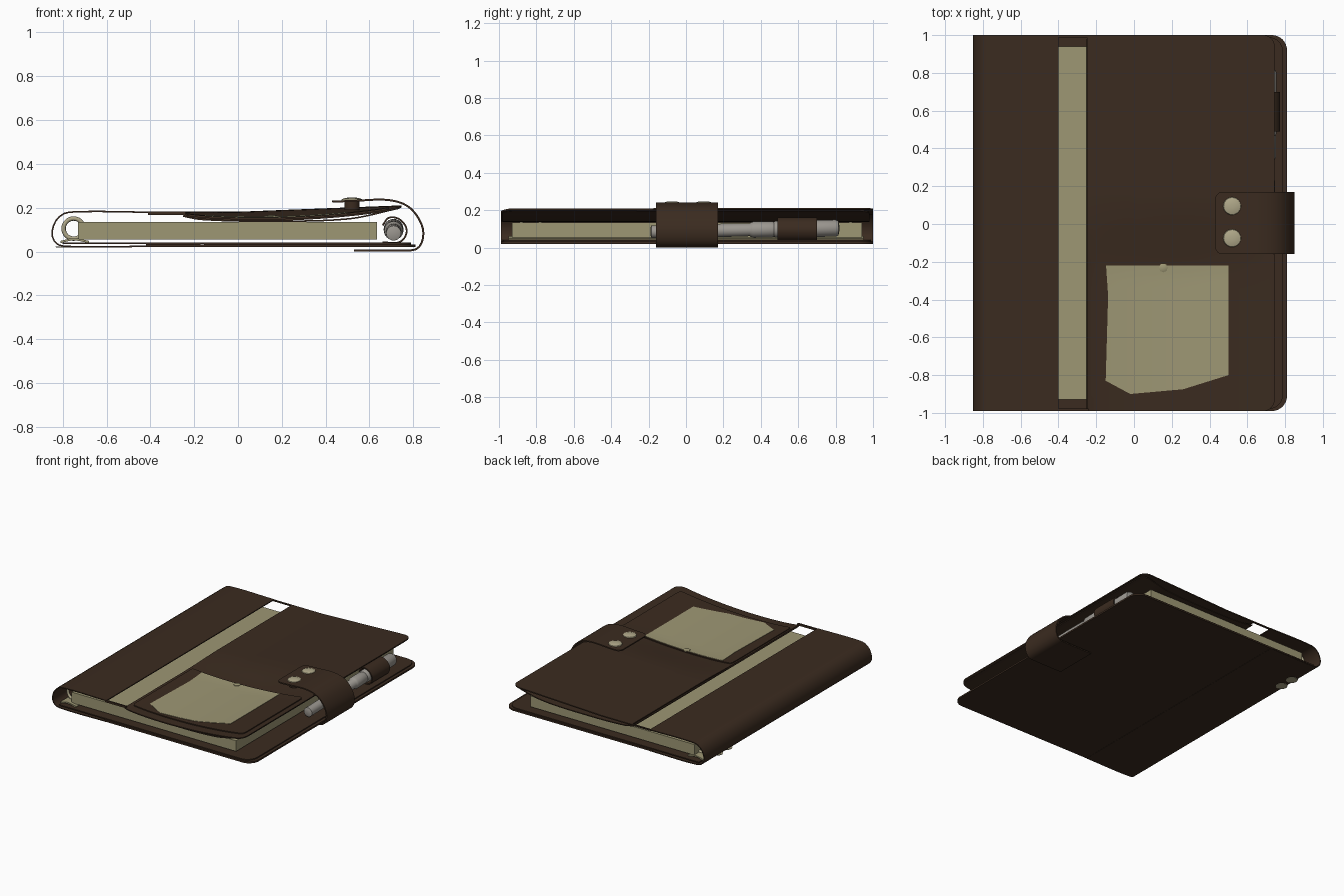
import bpy, bmesh, math
from mathutils import Vector

old = bpy.data.objects.get("Cube")
if old:
    bpy.data.objects.remove(old, do_unlink=True)


def material(name, rgb):
    m = bpy.data.materials.new(name)
    m.use_nodes = True
    m.diffuse_color = (*rgb, 1)
    m.node_tree.nodes["Principled BSDF"].inputs["Base Color"].default_value = (*rgb, 1)
    return m


BROWN = material("brown leather", (0.043, 0.024, 0.014))
PAPER = material("olive paper", (0.34, 0.31, 0.175))
METAL = material("pale brass", (0.43, 0.39, 0.25))
GREY = material("pen grey", (0.33, 0.31, 0.28))


def finish(bm, name, mat):
    bmesh.ops.recalc_face_normals(bm, faces=bm.faces)
    mesh = bpy.data.meshes.new(name)
    bm.to_mesh(mesh)
    bm.free()
    mesh.materials.append(mat)
    ob = bpy.data.objects.new(name, mesh)
    bpy.context.collection.objects.link(ob)
    bpy.ops.object.select_all(action='DESELECT')
    ob.select_set(True)
    bpy.context.view_layer.objects.active = ob
    bpy.ops.object.shade_smooth_by_angle(angle=math.radians(35))


def smooth_path(points):
    """Curve through the points, returned as a dense polyline."""
    p = [Vector(q) for q in points]
    p = [2 * p[0] - p[1]] + p + [2 * p[-1] - p[-2]]
    out = []
    for a, b, c, d in zip(p, p[1:], p[2:], p[3:]):
        h = (c - b).length / 3
        t1, t2 = (c - a).normalized() * h, (d - b).normalized() * h
        for k in range(10):
            t = k / 10
            s = 1 - t
            out.append(b * s**3 + (b + t1) * 3*s*s*t + (c - t2) * 3*s*t*t + c * t**3)
    return out + [p[-2]]


def flat(x, y):
    return 0


def cover_height(x, y):
    """Front cover surface: level at the back, sagging under the card pocket."""
    level = 0.178 + 0.039 * max(0, x)
    t = min(1, max(0, (x + 0.25) / 0.995))
    sag = 0.168 + 0.038 * t - 0.04 * math.sin(math.pi * t) ** 0.6
    w = min(1, max(0, (0.15 - y) / 0.45))
    w = w * w * (3 - 2 * w)
    return level + (sag - level) * w


def sheet(name, profile, y0, y1, thick, mat, r0=0, r1=0, height=flat, rows=1):
    """Leather sheet along an x-z profile, with rounded corners at either end."""
    path = smooth_path(profile)
    dist = [0]
    for a, b in zip(path, path[1:]):
        dist.append(dist[-1] + (b - a).length)
    total = dist[-1]

    def at(s):
        i = next((i for i in range(1, len(dist)) if dist[i] >= s - 1e-9), len(dist) - 1)
        f = (s - dist[i - 1]) / (dist[i] - dist[i - 1])
        return path[i - 1].lerp(path[i], f)

    stops = {round(total * k / 40, 5) for k in range(41)}
    for k in range(1, 9):
        c = 1 - math.cos(math.pi / 2 * k / 8)
        stops |= {round(r0 * c, 5), round(total - r1 * c, 5)}
    bm = bmesh.new()
    rings = []
    for s in sorted(stops):
        inset = 0
        for r, e in ((r0, s), (r1, total - s)):
            if e < r:
                inset = r - math.sqrt(max(0, r * r - (r - e) ** 2))
        p = at(s)
        d = (at(min(total, s + 0.004)) - at(max(0, s - 0.004))).normalized()
        n = Vector((-d.y, d.x)) * thick / 2
        ys = [y0 + inset + (y1 - y0 - 2 * inset) * k / rows for k in range(rows + 1)]
        loop = [(p - n, y) for y in ys] + [(p + n, y) for y in reversed(ys)]
        rings.append([bm.verts.new((q.x, y, q.y + height(q.x, y))) for q, y in loop])
    count = len(rings[0])
    for a, b in zip(rings, rings[1:]):
        for i in range(count):
            j = (i + 1) % count
            bm.faces.new((a[i], a[j], b[j], b[i]))
    for end in (rings[0], rings[-1]):
        for i in range(rows):
            bm.faces.new((end[i], end[i + 1], end[-i - 2], end[-i - 1]))
    finish(bm, name, mat)


def box(name, lo, hi, mat):
    bm = bmesh.new()
    bmesh.ops.create_cube(bm, size=1)
    for v in bm.verts:
        v.co = [a + (b - a) * (c + 0.5) for a, b, c in zip(lo, hi, v.co)]
    finish(bm, name, mat)


def lathe(name, profile, origin, axis, mat, n=24):
    """Turned part; the profile lists (radius, height along axis)."""
    bm = bmesh.new()
    turn = Vector(axis).to_track_quat('Z', 'Y').to_matrix()
    rings = [[bm.verts.new(Vector(origin) + turn @ Vector((
        r * math.cos(k * math.tau / n), r * math.sin(k * math.tau / n), h)))
        for k in range(n)] for r, h in profile]
    for a, b in zip(rings, rings[1:]):
        for k in range(n):
            bm.faces.new((a[k], a[(k + 1) % n], b[(k + 1) % n], b[k]))
    bm.faces.new(rings[0])
    bm.faces.new(rings[-1])
    finish(bm, name, mat)


# Covers: wrapped spine, back cover with lining, front cover with lining
sheet("spine", [(-0.4, 0.18), (-0.77, 0.18), (-0.82, 0.155), (-0.847, 0.1),
                (-0.84, 0.05), (-0.8, 0.025), (-0.4, 0.024)], -0.99, 1, 0.007, BROWN)
sheet("back_cover", [(-0.42, 0.028), (0.81, 0.026)], -0.99, 1, 0.012, BROWN, r1=0.08)
sheet("back_lining", [(-0.8, 0.038), (0.79, 0.037)], -0.98, 0.99, 0.008, BROWN, r1=0.08)
sheet("front_cover", [(-0.25, 0), (0.745, 0)], -0.99, 1, 0.008, BROWN, r1=0.06,
      height=cover_height, rows=40)
sheet("front_lining", [(-0.25, 0.162), (-0.17, 0.147), (0.1, 0.139), (0.5, 0.149),
                       (0.735, 0.198)], -0.98, 0.98, 0.007, BROWN, r1=0.06)

# Narrow edge bindings joining spine and front cover across the gap
for side, y, z in (("front", -0.99, 0.168), ("back", 0.987, 0.174)):
    box(f"{side}_gap_binding", (-0.41, y, z), (-0.24, y + 0.013, 0.182), BROWN)

# Card pocket on the front cover with its window
sheet("card_pocket", [(-0.23, 0.007), (0.69, 0.007)], -0.92, -0.21, 0.009, BROWN, 0.02, 0.03,
      height=cover_height, rows=16)
bm = bmesh.new()
outline = [(-0.148, -0.22), (0.5, -0.22), (0.5, -0.8), (0.26, -0.875), (-0.02, -0.9),
           (-0.15, -0.83), (-0.137, -0.38)]
bm.faces.new([bm.verts.new((x, y, 0)) for x, y in outline])
for k in range(16):
    for co, no in (((-0.13 + 0.04 * k, 0, 0), (1, 0, 0)), ((0, -0.86 + 0.04 * k, 0), (0, 1, 0))):
        bmesh.ops.bisect_plane(bm, geom=bm.verts[:] + bm.edges[:] + bm.faces[:],
                               plane_co=co, plane_no=no)
for v in bm.verts:
    v.co.z = cover_height(v.co.x, v.co.y) + 0.01
top = bmesh.ops.extrude_face_region(bm, geom=bm.faces[:])["geom"]
bmesh.ops.translate(bm, vec=(0, 0, 0.004),
                    verts=[g for g in top if isinstance(g, bmesh.types.BMVert)])
finish(bm, "card_window", PAPER)
lathe("pocket_button", [(0.024, 0), (0.024, 0.007), (0.015, 0.011)],
      (0.155, -0.232, cover_height(0.155, -0.232) + 0.01), (0, 0, 1), PAPER, 8)

# Page block
box("page_block", (-0.73, -0.93, 0.055), (0.635, 0.94, 0.135), PAPER)

# Ring binder: base rail and rings
sheet("binder_rail", [(-0.81, 0.044), (-0.75, 0.056), (-0.68, 0.044)], -0.95, 0.95, 0.01, PAPER)
for i, y in enumerate((-0.88, -0.78, -0.1, 0.1, 0.78, 0.88)):
    bpy.ops.mesh.primitive_torus_add(location=(-0.75, y, 0.105), rotation=(math.pi / 2, 0, 0),
                                     major_radius=0.046, minor_radius=0.01,
                                     major_segments=28, minor_segments=8)
    ring = bpy.context.object
    ring.name = f"binder_ring_{i + 1}"
    ring.data.materials.append(METAL)
    bpy.ops.object.shade_smooth()

# Flat rivets under the spine
for i, y in enumerate((0.65, 0.76)):
    lathe(f"spine_rivet_{i + 1}", [(0.042, 0), (0.04, 0.005)],
          (-0.79, y, 0.023), (0, 0, -1), METAL)

# Closing strap with two studs
sheet("strap", [(0.43, 0.228), (0.52, 0.231), (0.68, 0.236), (0.77, 0.21), (0.825, 0.15),
                (0.846, 0.08), (0.82, 0.015), (0.75, 0.006), (0.53, 0.005)],
      -0.16, 0.17, 0.009, BROWN, r0=0.04)
for i, y in enumerate((-0.075, 0.095)):
    lathe(f"strap_stud_{i + 1}", [(0.049, 0), (0.045, 0.008), (0.03, 0.013), (0.01, 0.015)],
          (0.52, y, 0.232), (0, 0, 1), METAL)
    lathe(f"stud_socket_{i + 1}", [(0.035, 0), (0.035, 0.042)],
          (0.52, y, 0.19), (0, 0, 1), BROWN)

# Pen, lying slightly lower at the front, and its leather loop
lathe("pen", [(0.02, -0.19), (0.034, -0.185), (0.036, 0.15), (0.034, 0.34), (0.04, 0.35),
              (0.043, 0.36), (0.043, 0.46), (0.04, 0.47), (0.045, 0.48), (0.045, 0.8),
              (0.038, 0.815), (0.015, 0.82)], (0.71, 0, 0.088), (0, 1, 0.02), GREY)
sheet("pen_loop", [(0.66, 0.042), (0.74, 0.045), (0.77, 0.095), (0.74, 0.145), (0.69, 0.155),
                   (0.66, 0.12)], 0.49, 0.7, 0.008, BROWN)
